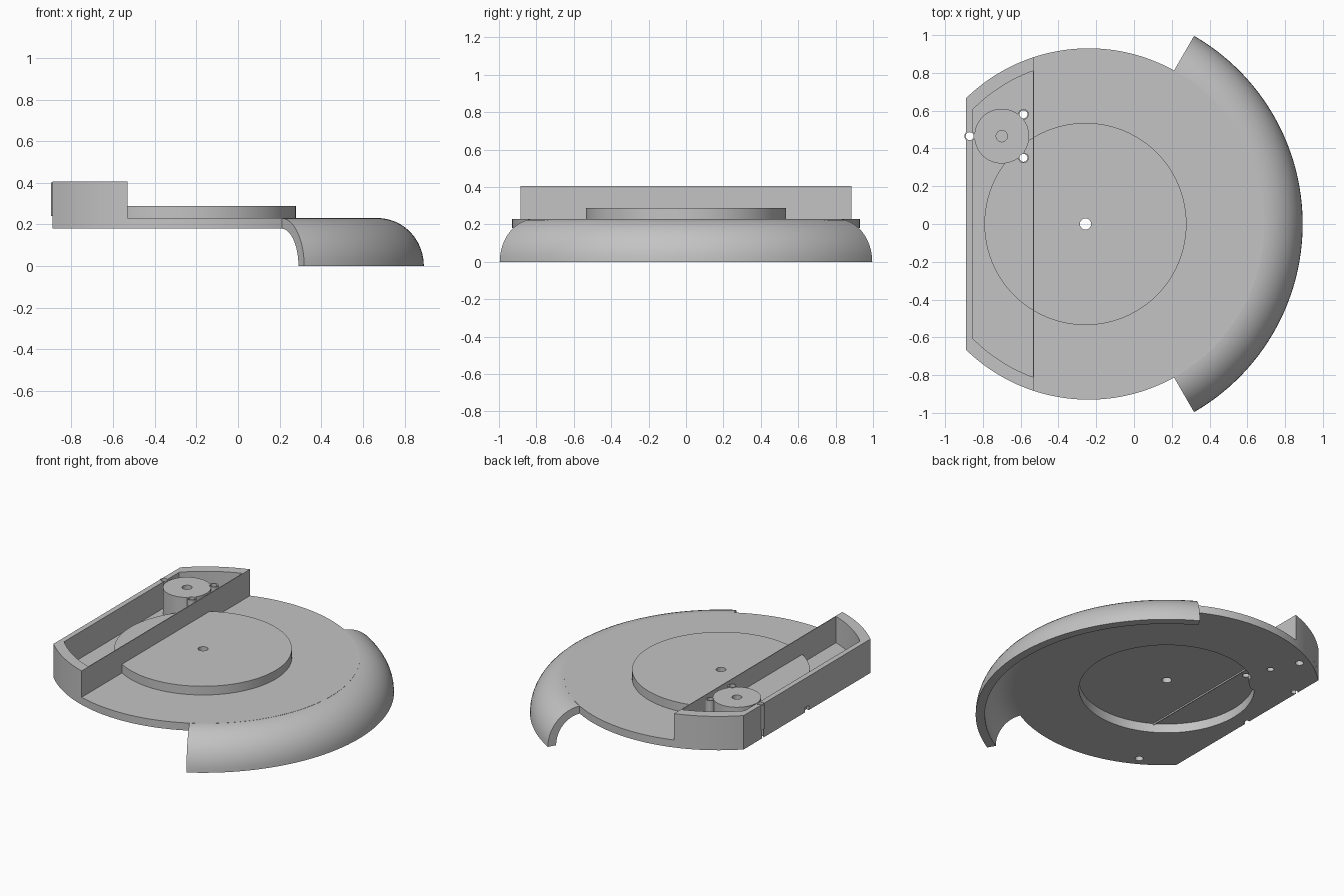
import bpy, bmesh, math
from math import sin, cos, pi, radians

cube = bpy.data.objects.get("Cube")
if cube:
    bpy.data.objects.remove(cube, do_unlink=True)

grey = bpy.data.materials.new("plain_grey")
grey.use_nodes = True
colour = (0.55, 0.55, 0.55, 1)
grey.diffuse_color = colour
grey.node_tree.nodes["Principled BSDF"].inputs["Base Color"].default_value = colour

HUB = -0.257          # centre of platform and guard
PLATE_X = -0.24       # centre of base plate
PLATE_R = 0.93
BACK = -0.89          # straight edge of plate
FRONT = -0.53         # tray front wall
BOTTOM, FLOOR, TOP = 0.18, 0.23, 0.405
BOSS = (-0.70, 0.465)
POSTS = [(-0.87, 0.465), (-0.585, 0.58), (-0.585, 0.35)]


def add_prism(bm, outline, z0, z1):
    low = [bm.verts.new((x, y, z0)) for x, y in outline]
    high = [bm.verts.new((x, y, z1)) for x, y in outline]
    bm.faces.new(low[::-1])
    bm.faces.new(high)
    n = len(outline)
    for i in range(n):
        j = (i + 1) % n
        bm.faces.new((low[i], low[j], high[j], high[i]))


def circle(x, y, r, n=48):
    return [(x + r * cos(2 * pi * i / n), y + r * sin(2 * pi * i / n)) for i in range(n)]


def segment(r, x0, x1, n=24):
    """Slice of the plate circle between two x positions."""
    a0 = math.acos((x1 - PLATE_X) / r)
    a1 = math.acos((x0 - PLATE_X) / r)
    angles = [a0 + (a1 - a0) * i / n for i in range(n + 1)]
    upper = [(PLATE_X + r * cos(a), r * sin(a)) for a in angles]
    return upper + [(x, -y) for x, y in reversed(upper) if abs(y) > 1e-5]


def finish(name, bm, cutters=()):
    bmesh.ops.recalc_face_normals(bm, faces=bm.faces)
    mesh = bpy.data.meshes.new(name)
    bm.to_mesh(mesh)
    bm.free()
    ob = bpy.data.objects.new(name, mesh)
    bpy.context.collection.objects.link(ob)
    mesh.materials.append(grey)
    for cutter in cutters:
        mod = ob.modifiers.new("cut", "BOOLEAN")
        mod.operation = "DIFFERENCE"
        mod.solver = "EXACT"
        mod.object = cutter
    bpy.ops.object.select_all(action="DESELECT")
    bpy.context.view_layer.objects.active = ob
    ob.select_set(True)
    if cutters:
        bpy.ops.object.convert(target="MESH")
    bpy.ops.object.shade_smooth_by_angle(angle=radians(30))
    return ob


def prisms(name, parts, cutters=()):
    bm = bmesh.new()
    for outline, z0, z1 in parts:
        add_prism(bm, outline, z0, z1)
    return finish(name, bm, cutters)


# Cutters: through holes, blind holes, platform pocket, tray interior, cable slot
drills = [(circle(HUB, 0, 0.03, 24), 0, 1), (circle(*BOSS, 0.03, 24), 0.3, 1)]
drills += [(circle(x, y, 0.021, 20), 0, 1) for x, y in POSTS]
drills += [(circle(-0.67, s * 0.75, 0.025, 20), 0, 0.22) for s in (1, -1)]
holes = prisms("hole_cutter", drills)
pocket = prisms("pocket_cutter", [(circle(HUB, 0, 0.528, 96), 0, 0.24)])
interior = prisms("tray_cutter", [(segment(0.862, -0.855, FRONT - 0.005), 0.1, 1)])
slot = prisms("slot_cutter", [([(-1, -0.02), (-0.87, -0.02), (-0.87, 0.02), (-1, 0.02)], 0, 0.21)])

# Base plate with a straight back edge
prisms("base_plate", [(segment(PLATE_R, BACK, PLATE_X + PLATE_R, 72), BOTTOM, FLOOR)],
       [pocket, holes, slot])

# Raised round platform, hollow underneath
prisms("raised_platform", [(circle(HUB, 0, 0.535, 96), FLOOR, 0.288)], [pocket, holes])

# Tray walls along the straight edge
prisms("tray_wall", [(segment(PLATE_R, BACK, FRONT), FLOOR, TOP)], [interior, holes])

# Round boss and its three screw posts
prisms("motor_boss", [(circle(*BOSS, 0.145, 64), BOTTOM, 0.4)], [holes])
prisms("screw_posts", [(circle(x, y, 0.028, 24), 0.24, 0.402) for x, y in POSTS], [holes])

# Curved guard swept around the hub
steps, sweep = 12, 64
arc = [pi / 2 * i / steps for i in range(steps + 1)]
profile = [(0.93 + 0.22 * sin(a), FLOOR * cos(a)) for a in arc]
profile += [(0.93 + 0.165 * sin(a), BOTTOM * cos(a)) for a in reversed(arc)]
bm = bmesh.new()
rings = []
for k in range(sweep + 1):
    t = radians(-60 + 120 * k / sweep)
    rings.append([bm.verts.new((HUB + r * cos(t), r * sin(t), z)) for r, z in profile])
for a, b in zip(rings, rings[1:]):
    for i in range(len(profile)):
        j = (i + 1) % len(profile)
        bm.faces.new((a[i], a[j], b[j], b[i]))
bm.faces.new(rings[0])
bm.faces.new(rings[-1])
finish("curved_guard", bm)

for cutter in (holes, pocket, interior, slot):
    cutter.hide_render = True
    cutter.hide_set(True)
